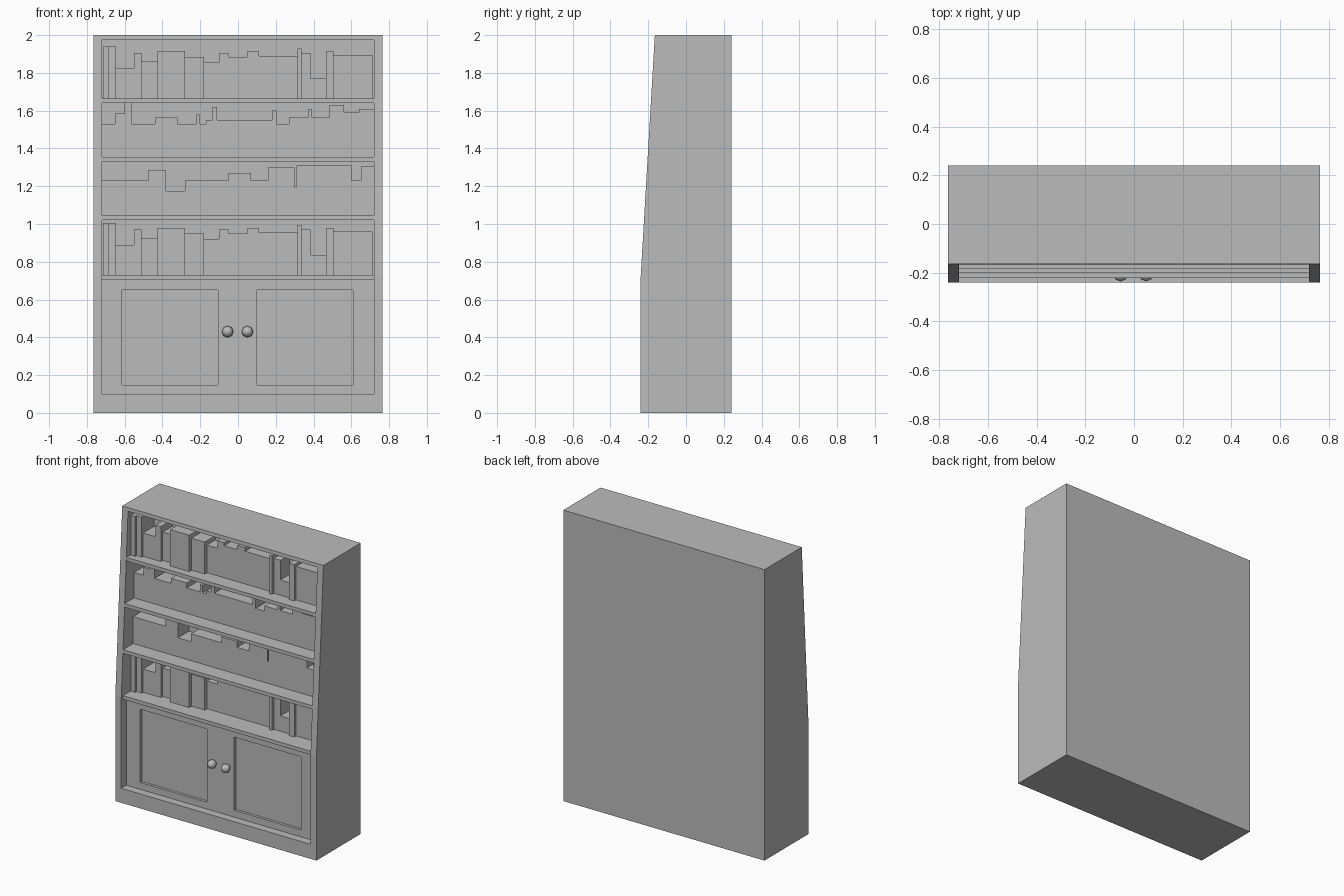
import bpy, bmesh
from math import radians
from mathutils import Matrix

cube = bpy.data.objects.get("Cube")
if cube:
    bpy.data.objects.remove(cube, do_unlink=True)

grey = bpy.data.materials.new("plain_grey")
grey.use_nodes = True
colour = (0.5, 0.5, 0.5, 1)
grey.diffuse_color = colour
grey.node_tree.nodes["Principled BSDF"].inputs["Base Color"].default_value = colour


def add_object(name, bm):
    bmesh.ops.recalc_face_normals(bm, faces=bm.faces)
    mesh = bpy.data.meshes.new(name)
    bm.to_mesh(mesh)
    bm.free()
    mesh.materials.append(grey)
    obj = bpy.data.objects.new(name, mesh)
    bpy.context.collection.objects.link(obj)
    return obj


def prism(name, outline, start, end, axis):
    """Extrude an outline along x (outline in y, z) or along y (outline in x, z)."""
    bm = bmesh.new()
    if axis == "x":
        verts = [bm.verts.new((start, a, b)) for a, b in outline]
        move = (end - start, 0, 0)
    else:
        verts = [bm.verts.new((a, start, b)) for a, b in outline]
        move = (0, end - start, 0)
    face = bm.faces.new(verts)
    new = bmesh.ops.extrude_face_region(bm, geom=[face])["geom"]
    bmesh.ops.translate(bm, vec=move, verts=[v for v in new if isinstance(v, bmesh.types.BMVert)])
    return add_object(name, bm)


def box(name, x0, x1, y0, y1, z0, z1):
    return prism(name, [(x0, z0), (x1, z0), (x1, z1), (x0, z1)], y0, y1, "y")


def carve(obj, cutter):
    """Cut one object out of another and discard the cutter."""
    cutter.hide_render = True
    mod = obj.modifiers.new("carve", "BOOLEAN")
    mod.operation, mod.object, mod.solver = "DIFFERENCE", cutter, "EXACT"
    bpy.context.view_layer.objects.active = obj
    bpy.ops.object.modifier_apply(modifier=mod.name)
    bpy.data.objects.remove(cutter, do_unlink=True)


def books(name, base, left, steps, front):
    """Row of books as a stepped block; steps are (right edge, top height)."""
    outline = [(left, base)]
    x = left
    for right, top in steps:
        outline += [(x, top), (right, top)]
        x = right
    outline.append((x, base))
    prism(name, outline, front, BACK + 0.005, "y")


INNER, BACK = 0.72, 0.01

# Carcass: solid side profile with the front opening hollowed out
profile = [(-0.24, 0), (0.24, 0), (0.24, 2), (-0.165, 2), (-0.24, 0.72)]
carcass = prism("carcass", profile, -0.765, 0.765, "x")
carve(carcass, box("opening", -INNER, INNER, -0.5, BACK, 0.1, 1.975))

# Shelves, stepping back with the sloping front
for name, z, front in [("counter", 0.705, -0.222), ("lower_shelf", 1.02, -0.221),
                       ("middle_shelf", 1.33, -0.202), ("upper_shelf", 1.64, -0.183)]:
    box(name, -INNER, INNER, front, BACK, z, z + 0.025)

# Cupboard front with two sunken door panels
doors = box("cupboard_doors", -INNER, INNER, -0.185, BACK, 0.1, 0.705)
for x0 in (-0.615, 0.1):
    carve(doors, box("panel_cut", x0, x0 + 0.51, -0.3, -0.167, 0.147, 0.65))

# Round door knobs
for side, x in (("right", -0.055), ("left", 0.05)):
    bm = bmesh.new()
    bmesh.ops.create_uvsphere(bm, u_segments=8, v_segments=4, radius=0.031)
    bm.transform(Matrix.Translation((x, -0.205, 0.43)) @ Matrix.Rotation(radians(90), 4, "X"))
    for f in bm.faces:
        f.smooth = True
    add_object(side + "_door_knob", bm)

# Separate books on the top and bottom shelves: left edge, front, steps above the shelf
groups = [
    (-0.715, -0.14, [(-0.685, 0.275)]),
    (-0.685, -0.125, [(-0.645, 0.275)]),
    (-0.645, -0.11, [(-0.55, 0.16), (-0.51, 0.24)]),
    (-0.51, -0.09, [(-0.425, 0.195)]),
    (-0.425, -0.13, [(-0.28, 0.25)]),
    (-0.28, -0.105, [(-0.18, 0.22)]),
    (-0.18, -0.08, [(-0.1, 0.19), (-0.05, 0.24), (0.05, 0.22), (0.11, 0.25), (0.315, 0.225)]),
    (0.315, -0.11, [(0.335, 0.265)]),
    (0.335, -0.09, [(0.385, 0.24), (0.465, 0.105)]),
    (0.465, -0.11, [(0.505, 0.25)]),
    (0.505, -0.09, [(0.712, 0.23)]),
]
for row, base in (("top", 1.665), ("bottom", 0.73)):
    for i, (left, front, steps) in enumerate(groups):
        books(f"{row}_books_{i + 1}", base, left, [(x, base + h) for x, h in steps], front)

# Tightly packed books on the two middle shelves
books("upper_middle_books", 1.355, -INNER, [
    (-0.65, 1.53), (-0.6, 1.585), (-0.565, 1.64), (-0.44, 1.53), (-0.32, 1.565),
    (-0.22, 1.53), (-0.2, 1.58), (-0.17, 1.53), (-0.135, 1.55), (-0.11, 1.62),
    (0.18, 1.55), (0.205, 1.6), (0.27, 1.53), (0.37, 1.565), (0.39, 1.61),
    (0.485, 1.565), (0.56, 1.63), (0.64, 1.59), (INNER, 1.61)], -0.1)
books("lower_middle_books", 1.045, -INNER, [
    (-0.475, 1.23), (-0.38, 1.285), (-0.28, 1.175), (-0.05, 1.23), (0.07, 1.27),
    (0.16, 1.23), (0.3, 1.3), (0.31, 1.195), (0.6, 1.31), (0.65, 1.23),
    (INNER, 1.305)], -0.11)
